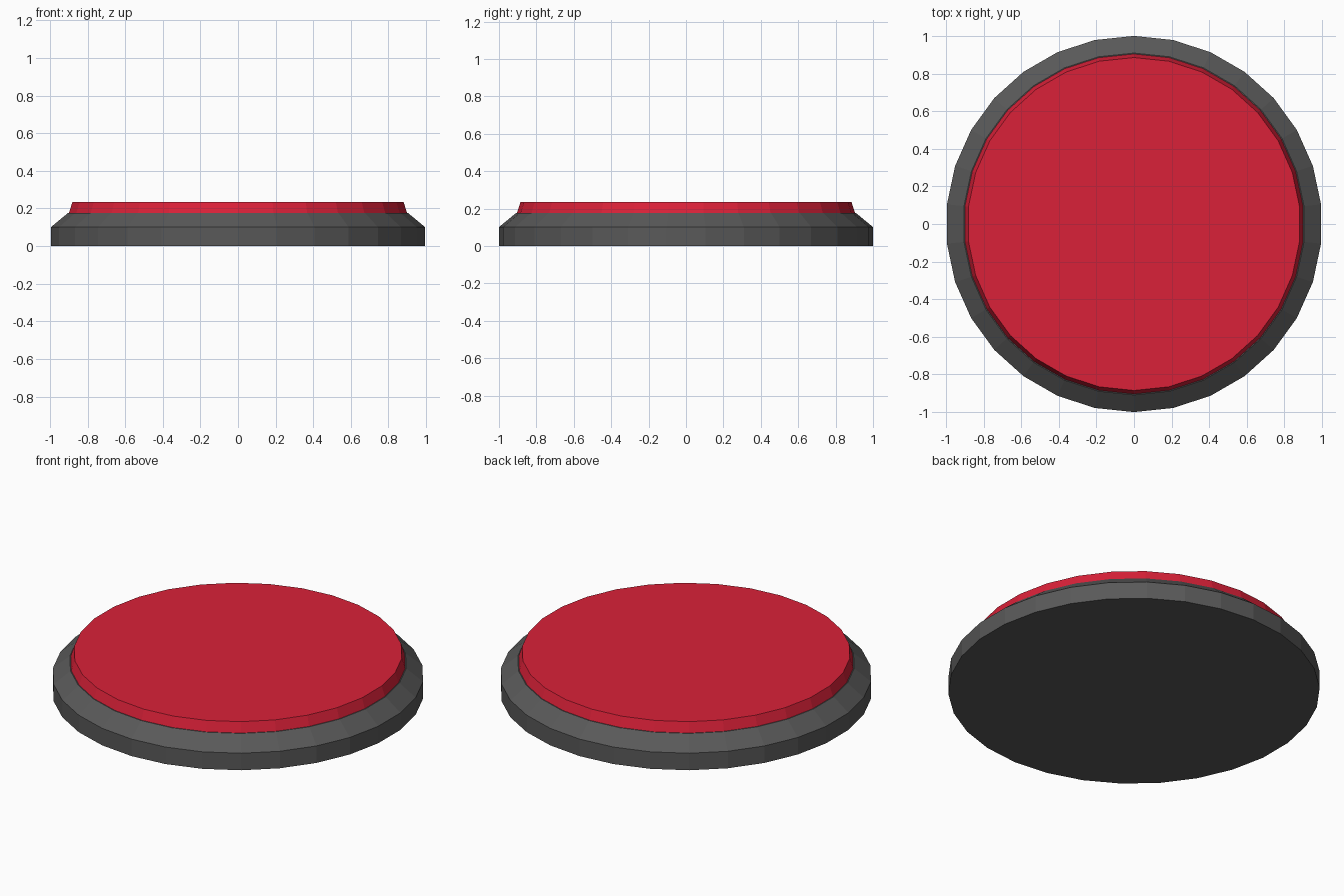
import bpy, bmesh
from math import sin, cos, pi

if "Cube" in bpy.data.objects:
    bpy.data.objects.remove(bpy.data.objects["Cube"])

SIDES = 30


def lathe(name, profile, color):
    """Closed faceted solid from (radius, z) rings, listed bottom to top."""
    bm = bmesh.new()
    rings = [[bm.verts.new((r * sin(2 * pi * i / SIDES), -r * cos(2 * pi * i / SIDES), z))
              for i in range(SIDES)] for r, z in profile]
    for low, high in zip(rings, rings[1:]):
        for i in range(SIDES):
            j = (i + 1) % SIDES
            bm.faces.new((low[i], low[j], high[j], high[i]))
    bm.faces.new(rings[0][::-1])
    bm.faces.new(rings[-1])
    mesh = bpy.data.meshes.new(name)
    bm.to_mesh(mesh)
    bm.free()
    mat = bpy.data.materials.new(name + "_color")
    mat.diffuse_color = color
    mat.use_nodes = True
    mat.node_tree.nodes["Principled BSDF"].inputs["Base Color"].default_value = mat.diffuse_color
    mesh.materials.append(mat)
    obj = bpy.data.objects.new(name, mesh)
    bpy.context.collection.objects.link(obj)
    return obj


# Dark base with a chamfered rim
lathe("base", [(1.0, 0.0), (1.0, 0.101), (0.909, 0.176)], (0.1, 0.1, 0.1, 1))

# Red tapered button plate on top
lathe("button_top", [(0.904, 0.176), (0.885, 0.235)], (0.7, 0.015, 0.04, 1))
